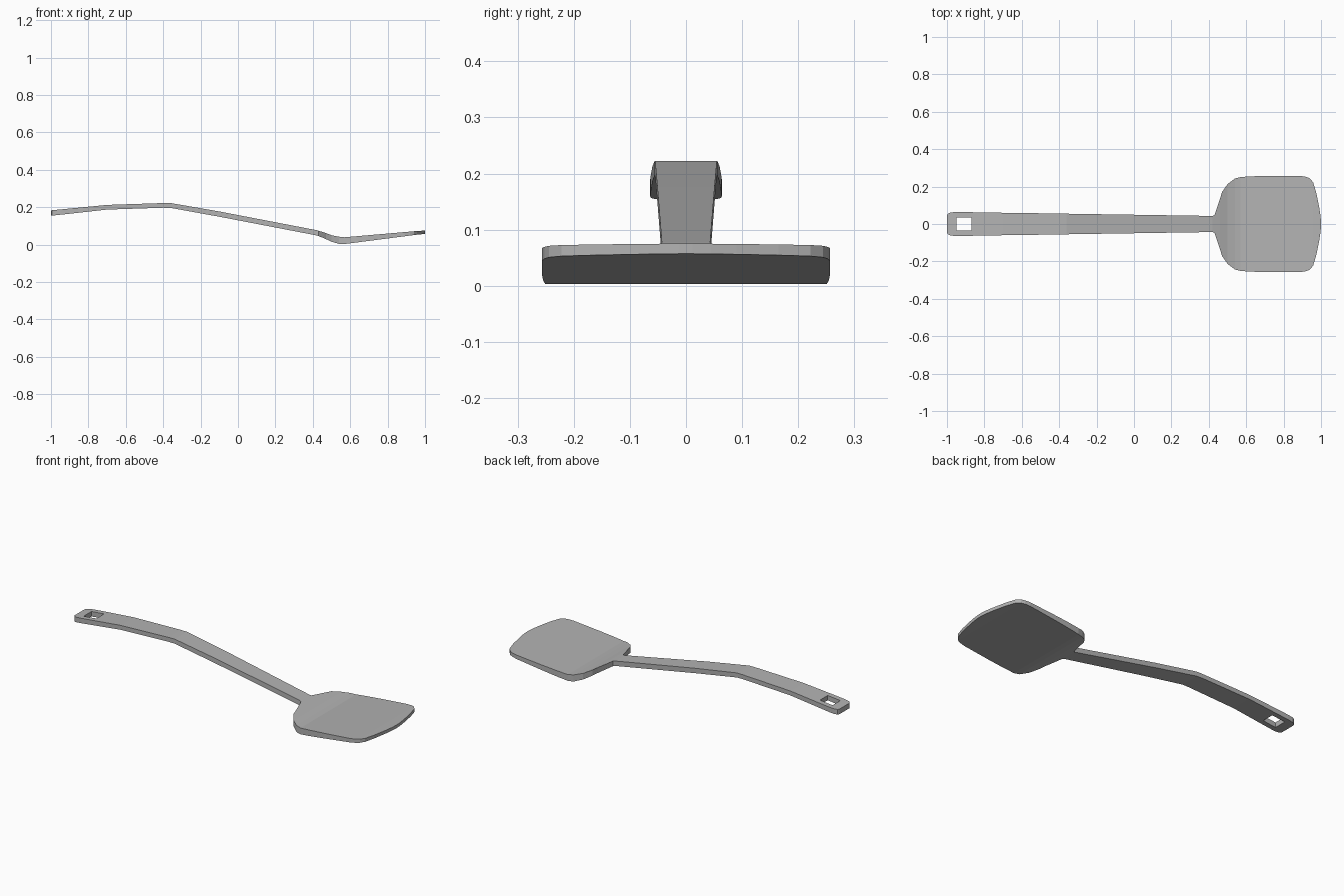
import bpy, bmesh

if "Cube" in bpy.data.objects:
    bpy.data.objects.remove(bpy.data.objects["Cube"], do_unlink=True)

grey = bpy.data.materials.new("plain grey")
grey.use_nodes = True
colour = (0.45, 0.45, 0.45, 1)
grey.diffuse_color = colour
grey.node_tree.nodes["Principled BSDF"].inputs["Base Color"].default_value = colour

# Side profile: x, underside height, upper height
profile = [(-1, .154, .183), (-.7, .187, .212), (-.4, .197, .222), (-.36, .196, .222),
           (-.1, .149, .177), (.42, .049, .077), (.46, .034, .065), (.5, .015, .05),
           (.54, .004, .042), (.57, .003, .039), (.95, .052, .072), (1, .057, .075)]

# Plan outline: x, half width
handle_plan = [(-1, .045), (-.995, .055), (-.98, .062), (-.95, .064), (-.87, .063),
               (-.7, .06), (-.4, .056), (-.36, .055), (-.1, .051), (.42, .043)]
blade_plan = [(.43, .046), (.46, .135), (.47, .17), (.5, .213), (.54, .243), (.57, .251),
              (.63, .255), (.72, .257), (.89, .257), (.92, .252), (.94, .244), (.958, .222),
              (.975, .165), (.99, .09), (.997, .045), (1, .012)]
plan = handle_plan + blade_plan
columns = (-1, -.55, .55, 1)
hole_start = 3  # plan station where the hanging hole begins


def heights(x):
    for (x0, a0, b0), (x1, a1, b1) in zip(profile, profile[1:]):
        if x <= x1:
            t = (x - x0) / (x1 - x0)
            return a0 + (a1 - a0) * t, b0 + (b1 - b0) * t


bm = bmesh.new()
layers = []
for side in (0, 1):
    layers.append([[bm.verts.new((x, w * c, heights(x)[side])) for c in columns]
                   for x, w in plan])
low, high = layers


def wall(p, q):
    """Join an edge of the underside to the matching upper edge."""
    (i, j), (k, m) = p, q
    bm.faces.new((low[i][j], low[k][m], high[k][m], high[i][j]))


# Upper and lower skins, leaving out the hanging hole
last = len(plan) - 1
for i in range(last):
    for j in range(3):
        if i == hole_start and j == 1:
            continue
        for g in layers:
            bm.faces.new((g[i][j], g[i + 1][j], g[i + 1][j + 1], g[i][j + 1]))
    # Long edges
    wall((i, 0), (i + 1, 0))
    wall((i, 3), (i + 1, 3))
# End edges
for j in range(3):
    wall((0, j), (0, j + 1))
    wall((last, j), (last, j + 1))
# Hole walls
a, b = hole_start, hole_start + 1
for p, q in (((a, 1), (b, 1)), ((a, 2), (b, 2)), ((a, 1), (a, 2)), ((b, 1), (b, 2))):
    wall(p, q)

bmesh.ops.recalc_face_normals(bm, faces=bm.faces)
mesh = bpy.data.meshes.new("spatula")
bm.to_mesh(mesh)
bm.free()
mesh.materials.append(grey)
bpy.context.collection.objects.link(bpy.data.objects.new("spatula", mesh))
